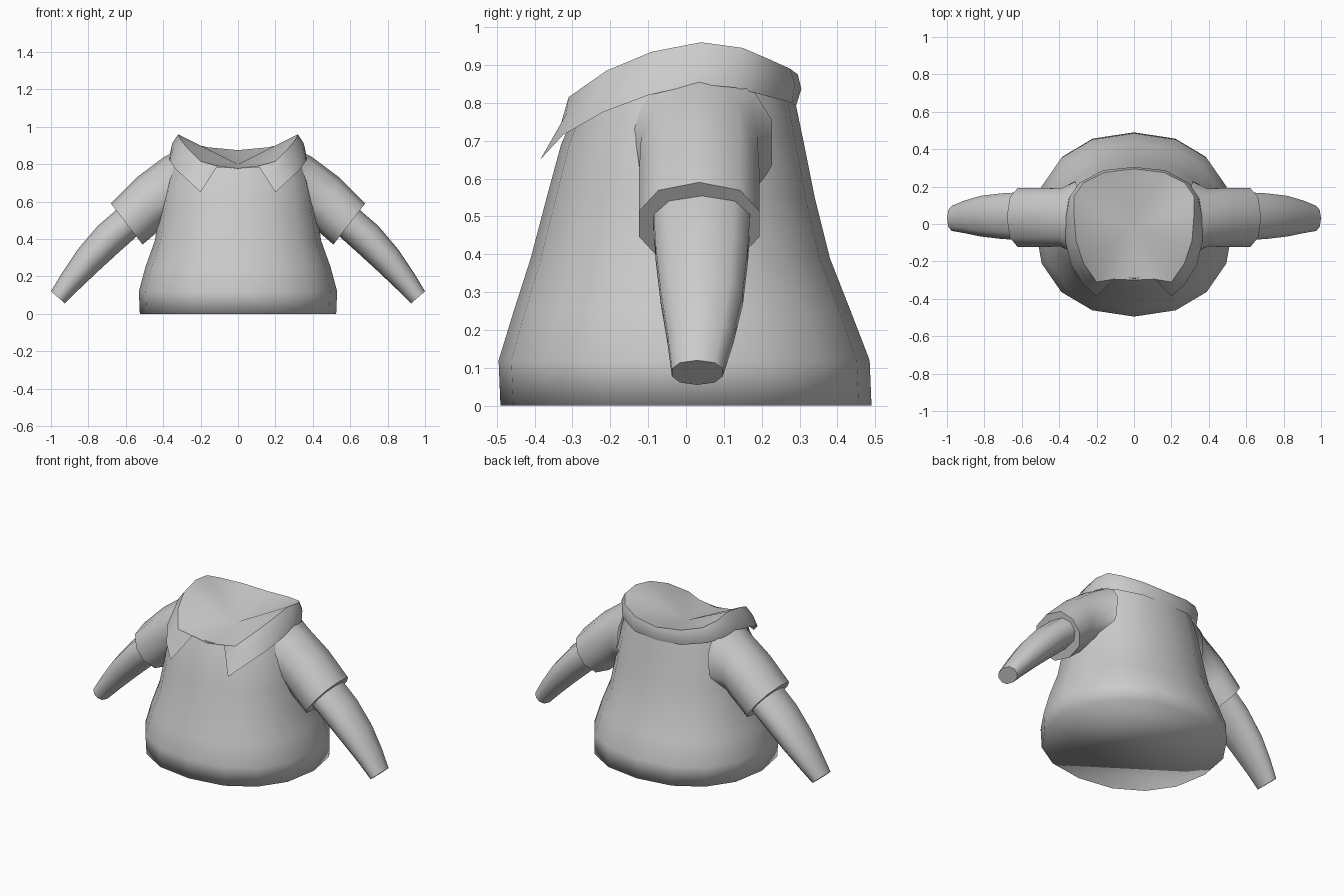
import bpy, bmesh, math
from mathutils import Vector

if "Cube" in bpy.data.objects:
    bpy.data.objects.remove(bpy.data.objects["Cube"])

grey = bpy.data.materials.new("shirt_grey")
grey.diffuse_color = (0.6, 0.6, 0.6, 1)
grey.use_nodes = True
grey.node_tree.nodes["Principled BSDF"].inputs["Base Color"].default_value = grey.diffuse_color


def finish(name, bm, angle=180):
    bmesh.ops.recalc_face_normals(bm, faces=bm.faces)
    me = bpy.data.meshes.new(name)
    bm.to_mesh(me)
    bm.free()
    ob = bpy.data.objects.new(name, me)
    bpy.context.collection.objects.link(ob)
    me.materials.append(grey)
    bpy.ops.object.select_all(action='DESELECT')
    ob.select_set(True)
    bpy.context.view_layer.objects.active = ob
    bpy.ops.object.shade_smooth_by_angle(angle=math.radians(angle))
    return ob


def loft(name, rings, cap_start=False, cap_end=False, angle=180):
    bm = bmesh.new()
    rows = [[bm.verts.new(p) for p in ring] for ring in rings]
    for a, b in zip(rows, rows[1:]):
        n = len(a)
        for i in range(n):
            bm.faces.new((a[i], a[(i + 1) % n], b[(i + 1) % n], b[i]))
    if cap_start:
        bm.faces.new(rows[0])
    if cap_end:
        bm.faces.new(rows[-1])
    return finish(name, bm, angle)


def spow(v, e=0.9):
    return math.copysign(abs(v) ** e, v)


def body_ring(hx, y0, y1, z_front, z_side, z_back, n=16):
    pts = []
    for i in range(n):
        a = 2 * math.pi * i / n
        s, c = math.sin(a), math.cos(a)
        end = z_back if c > 0 else z_front
        pts.append((hx * spow(s), (y0 + y1) / 2 + (y1 - y0) / 2 * spow(c),
                    z_side + (end - z_side) * abs(c)))
    return pts


def tube_ring(top, bottom, y, half, n=10):
    t, b = Vector((top[0], y, top[1])), Vector((bottom[0], y, bottom[1]))
    mid, up = (t + b) / 2, (t - b) / 2
    return [mid + up * math.cos(2 * math.pi * i / n)
            + Vector((0, half * spow(math.sin(2 * math.pi * i / n), 0.8), 0))
            for i in range(n)]


# Torso, flared at the hem and closed underneath
loft("torso", [
    body_ring(0.525, -0.49, 0.49, 0, 0, 0),
    body_ring(0.53, -0.495, 0.485, 0.12, 0.12, 0.12),
    body_ring(0.495, -0.455, 0.435, 0.25, 0.25, 0.25),
    body_ring(0.445, -0.41, 0.38, 0.39, 0.39, 0.39),
    body_ring(0.42, -0.368, 0.34, 0.55, 0.55, 0.55),
    body_ring(0.39, -0.33, 0.31, 0.69, 0.72, 0.70),
    body_ring(0.345, -0.29, 0.285, 0.78, 0.87, 0.82),
], cap_start=True)

# Sleeves and arms: each ring is top (x, z), bottom (x, z), centre y, half depth
sleeve = [((0.30, 0.89), (0.33, 0.50), 0.035, 0.20),
          ((0.40, 0.835), (0.385, 0.48), 0.035, 0.16),
          ((0.54, 0.73), (0.44, 0.43), 0.035, 0.165),
          ((0.68, 0.59), (0.51, 0.37), 0.035, 0.165)]
arm = [((0.64, 0.565), (0.535, 0.42), 0.042, 0.133),
       ((0.75, 0.47), (0.63, 0.335), 0.042, 0.127),
       ((0.86, 0.34), (0.745, 0.23), 0.042, 0.113),
       ((0.94, 0.22), (0.85, 0.13), 0.038, 0.09),
       ((1.0, 0.12), (0.925, 0.055), 0.03, 0.07)]
for side, s in (("left", -1), ("right", 1)):
    for part, rings in (("sleeve", sleeve), ("arm", arm)):
        pts = [[(s * p.x, p.y, p.z) for p in tube_ring(*r)] for r in rings]
        loft(side + "_" + part, pts, cap_end=True, angle=50)

# Folded collar: rim and lower edge from the back centre to the front point
rim = [(0, .295, .875), (.16, .275, .89), (.27, .22, .915), (.32, .15, .945),
       (.32, .04, .96), (.31, -.09, .935), (.27, -.21, .885), (.20, -.31, .815),
       (.11, -.295, .79)]
low = [(0, .29, .79), (.16, .28, .80), (.295, .205, .82), (.35, .13, .84),
       (.365, .03, .85), (.365, -.10, .82), (.335, -.22, .775), (.27, -.325, .715),
       (.20, -.385, .65)]
bm = bmesh.new()
for s in (-1, 1):
    rows = []
    for i, (r, l) in enumerate(zip(rim, low)):
        r, l = Vector(r), Vector(l)
        m = r.lerp(l, 0.45)
        if i < 7:
            m += Vector((m.x, m.y, 0)).normalized() * 0.012
        rows.append([bm.verts.new((s * p.x, p.y, p.z)) for p in (r, m, l)])
    for a, b in zip(rows, rows[1:]):
        for j in (0, 1):
            bm.faces.new((a[j], b[j], b[j + 1], a[j + 1]))
bmesh.ops.remove_doubles(bm, verts=bm.verts, dist=0.001)
finish("collar", bm, 75)

# Sunken neck surface fanning from the rim to a low centre point
bm = bmesh.new()
loop = rim + [(0, -.30, .775)] + [(-x, y, z) for x, y, z in rim[:0:-1]]
verts = [bm.verts.new(p) for p in loop]
centre = bm.verts.new((0, -0.02, 0.80))
for i, v in enumerate(verts):
    bm.faces.new((v, verts[(i + 1) % len(verts)], centre))
finish("neck_lining", bm)
